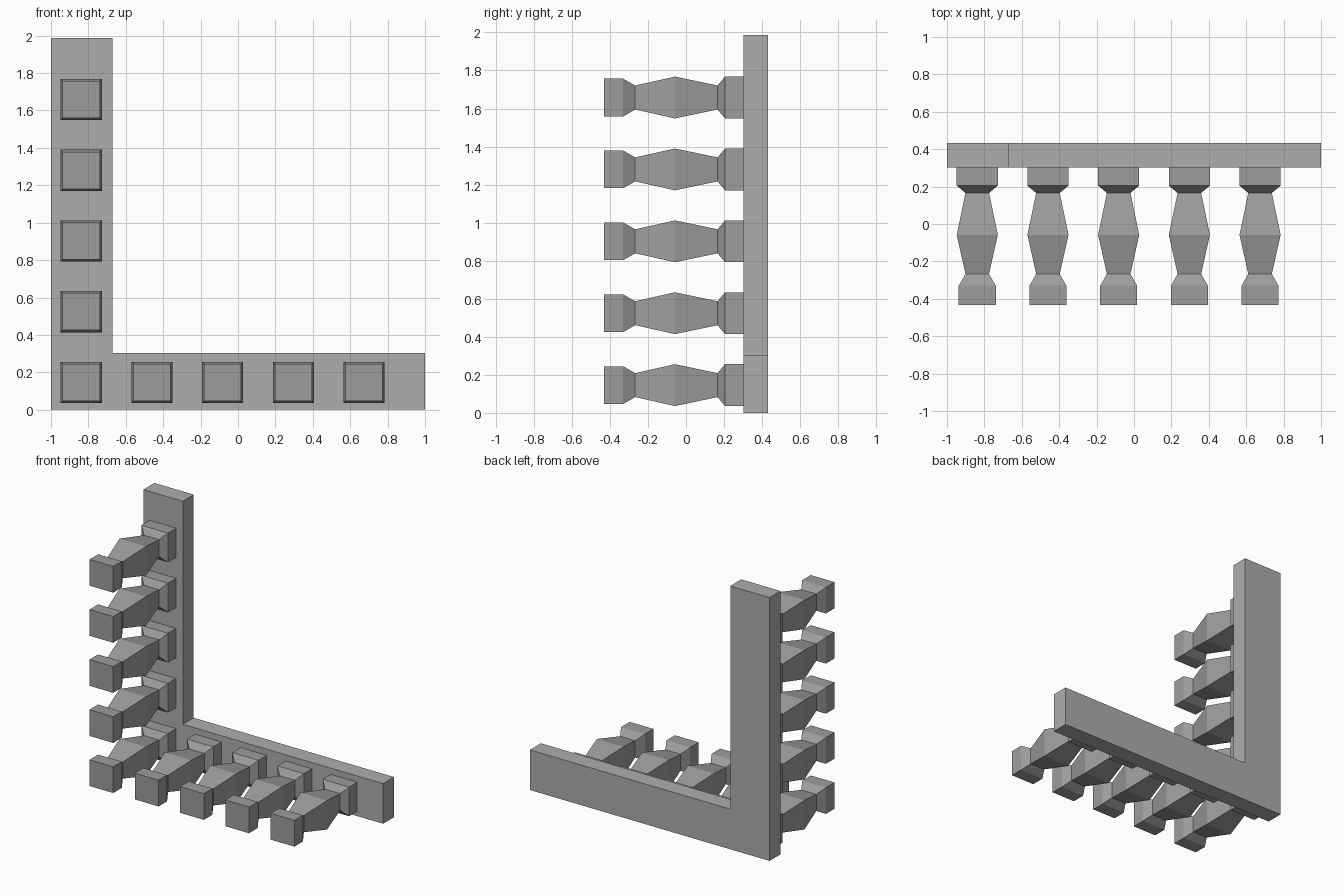
import bpy, bmesh

if "Cube" in bpy.data.objects:
    bpy.data.objects.remove(bpy.data.objects["Cube"])

STEP = 0.378
X0, Z0 = -0.838, 0.146
# baluster profile: (y, half width) from plate to free end
PROFILE = [(0.302, 0.11), (0.205, 0.11), (0.166, 0.063), (-0.058, 0.11),
           (-0.267, 0.063), (-0.33, 0.099), (-0.432, 0.099)]


def grey(name, v):
    mat = bpy.data.materials.new(name)
    mat.diffuse_color = (v, v, v, 1)
    mat.use_nodes = True
    mat.node_tree.nodes["Principled BSDF"].inputs["Base Color"].default_value = mat.diffuse_color
    return mat


def finish(name, bm, mat):
    bmesh.ops.recalc_face_normals(bm, faces=bm.faces)
    mesh = bpy.data.meshes.new(name)
    bm.to_mesh(mesh)
    bm.free()
    mesh.materials.append(mat)
    ob = bpy.data.objects.new(name, mesh)
    bpy.context.collection.objects.link(ob)
    return ob


# L-shaped back plate
bm = bmesh.new()
outline = [(-1, 0), (1, 0), (1, 0.303), (-0.672, 0.303), (-0.672, 1.987), (-1, 1.987)]
face = bm.faces.new([bm.verts.new((x, 0.302, z)) for x, z in outline])
ext = bmesh.ops.extrude_face_region(bm, geom=[face])
bmesh.ops.translate(bm, vec=(0, 0.13, 0),
                    verts=[g for g in ext["geom"] if isinstance(g, bmesh.types.BMVert)])
finish("corner_plate", bm, grey("plate_grey", 0.42))

# Square baluster, lofted along y
bm = bmesh.new()
rings = [[bm.verts.new((sx * h, y, sz * h)) for sx, sz in ((-1, -1), (1, -1), (1, 1), (-1, 1))]
         for y, h in PROFILE]
for a, b in zip(rings, rings[1:]):
    for i in range(4):
        j = (i + 1) % 4
        bm.faces.new((a[i], a[j], b[j], b[i]))
bm.faces.new(rings[0])
bm.faces.new(rings[-1])
baluster = finish("baluster_corner", bm, grey("baluster_grey", 0.34))
baluster.location = (X0, 0, Z0)

# Repeat along the bottom rail and up the post
for i in range(1, 5):
    for name, loc in (("baluster_rail", (X0 + i * STEP, 0, Z0)),
                      ("baluster_post", (X0, 0, Z0 + i * STEP))):
        ob = bpy.data.objects.new(f"{name}_{i}", baluster.data)
        ob.location = loc
        bpy.context.collection.objects.link(ob)
